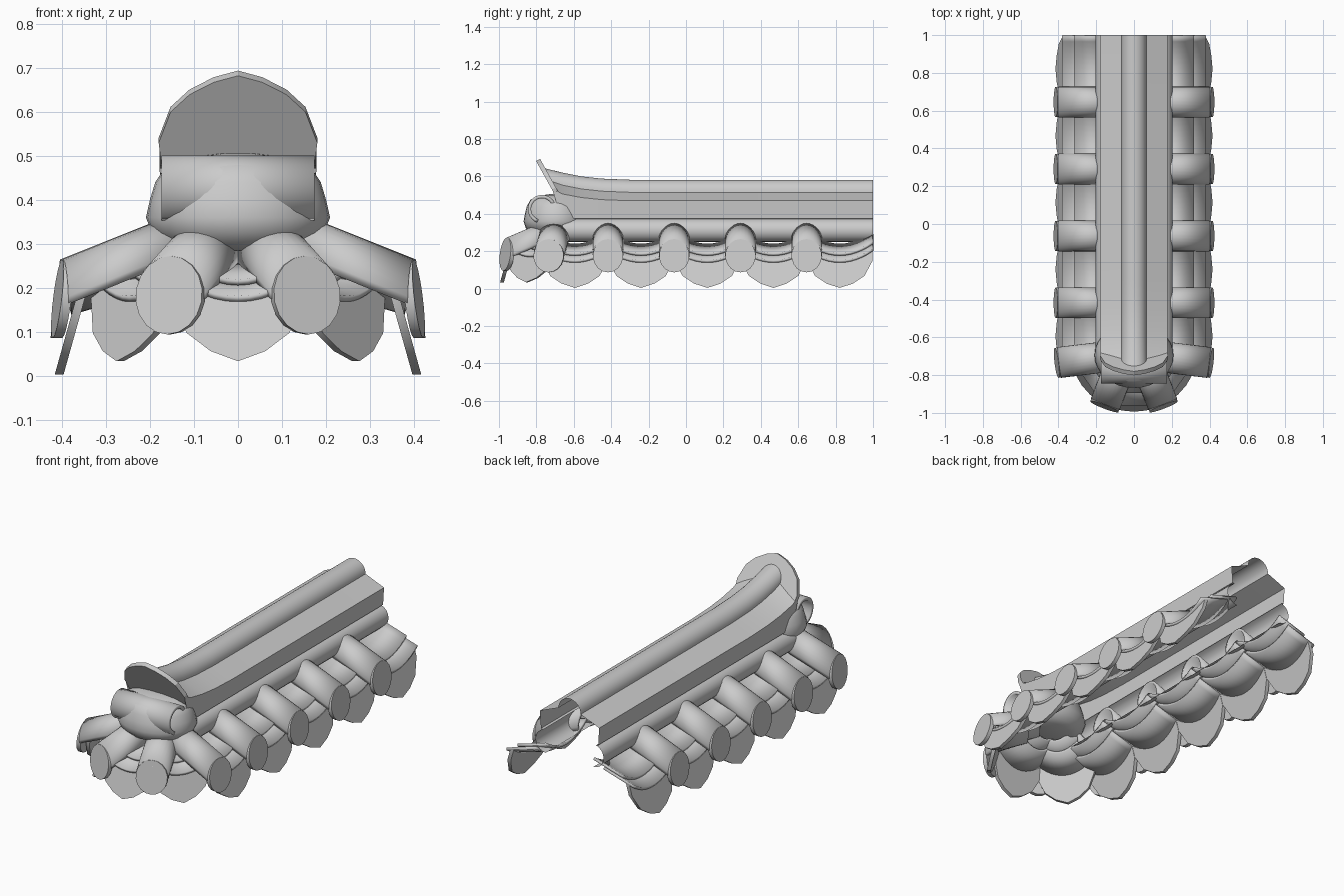
import bpy, bmesh, math
from mathutils import Matrix

if "Cube" in bpy.data.objects:
    bpy.data.objects.remove(bpy.data.objects["Cube"], do_unlink=True)

clay = bpy.data.materials.new("grey_clay")
clay.use_nodes = True
GREY = (0.6, 0.6, 0.6, 1)
clay.diffuse_color = GREY
clay.node_tree.nodes["Principled BSDF"].inputs["Base Color"].default_value = GREY


def loft(name, rings, place=Matrix(), loop=False, caps=False, thick=0, smooth=35):
    """Skin a list of equal point rings, then place, thicken and shade the result."""
    bm = bmesh.new()
    rows = [[bm.verts.new(place @ Matrix.Translation(p).translation) for p in r] for r in rings]
    n = len(rows[0])
    for a, b in zip(rows, rows[1:]):
        for i in range(n if loop else n - 1):
            j = (i + 1) % n
            bm.faces.new((a[i], a[j], b[j], b[i]))
    if caps:
        bm.faces.new(rows[0])
        bm.faces.new(rows[-1])
    bmesh.ops.recalc_face_normals(bm, faces=bm.faces)
    mesh = bpy.data.meshes.new(name)
    bm.to_mesh(mesh)
    bm.free()
    mesh.materials.append(clay)
    obj = bpy.data.objects.new(name, mesh)
    bpy.context.collection.objects.link(obj)
    if thick:
        mod = obj.modifiers.new("thickness", "SOLIDIFY")
        mod.thickness, mod.offset = thick, 0
    bpy.ops.object.select_all(action="DESELECT")
    obj.select_set(True)
    bpy.context.view_layer.objects.active = obj
    bpy.ops.object.shade_smooth_by_angle(angle=math.radians(smooth))
    return obj


def arc(a0, a1, n, r):
    angles = [math.radians(a0 + (a1 - a0) * i / n) for i in range(n + 1)]
    return [(r * math.cos(a), r * math.sin(a)) for a in angles]


def cover_tile(side, place):
    """Half-round tile with a pointed end disc; local x runs outward."""
    rings = [[(u, v, 0.178 - 0.4 * u + w) for v, w in arc(-15, 195, 16, 0.075)]
             for u in (-0.27, -0.015)]
    loft(side + "_cover_tile", rings, place, thick=0.014)
    outline = [(v, 0.176 + w * 1.1) for v, w in arc(-90, 270, 18, 0.081)][:-1]
    disc = [[(u + (0.175 - z) * 0.12, v, z) for v, z in outline] for u in (-0.022, 0)]
    loft(side + "_cover_disc", disc, place, loop=True, caps=True)


def pan_tile(side, place, half, taper):
    """Two overlapping trough tiles with a hanging drip plate."""
    steps = [i / 6 - 1 for i in range(13)]
    for u0, u1, lift in ((-0.21, -0.035, 0), (-0.27, -0.1, 0.018)):
        rings = []
        for u in (u0, u1):
            w = half * (1 + taper * (u + 0.04))
            rings.append([(u, t * w, 0.147 - 0.3 * (u + 0.04) + lift + 0.062 * t * t)
                          for t in steps])
        loft(side + "_pan_tile", rings, place, thick=0.014)
    top = [(t, 0.153 + 0.062 * t * t) for t in steps]
    drip = [(1, 0.15), (0.75, 0.068), (0.4, 0.027), (0, 0.004),
            (-0.4, 0.027), (-0.75, 0.068), (-1, 0.15)]
    plate = [[(u - 0.28 * z, t * half, z) for t, z in top + drip] for u in (-0.018, 0.002)]
    loft(side + "_drip_plate", plate, place, loop=True, caps=True)


def at(x, y, z, turn):
    return Matrix.Translation((x, y, z)) @ Matrix.Rotation(math.radians(turn), 4, "Z")


# Eave tiles along both sides and around the rounded front
PITCH = 0.354
for side, sx in (("left", 1), ("right", -1)):
    flip = Matrix.Diagonal((sx, 1, 1, 1))
    for i in range(4):
        cover_tile(side, flip @ at(0.415, 0.645 - PITCH * i, 0, 0))
    for i in range(5):
        pan_tile(side, flip @ at(0.415, 0.822 - PITCH * i, 0, 0), 0.176, 0)
    cover_tile(side, flip @ at(0.41, -0.735, 0, -7))
    cover_tile(side, flip @ at(0.157, -0.967, 0.008, -69))
    pan_tile(side, flip @ at(0.275, -0.855, 0.03, -36), 0.155, 1.8)
pan_tile("front", at(0, -0.993, 0.03, -90), 0.155, 1.8)

# Long ridge: round cap, sloping shoulder, upright wall and half-round moulding
half = [(x, 0.515 + z) for x, z in arc(90, 0, 8, 0.067)]
half += [(0.178, 0.47), (0.172, 0.375)]
half += [(0.143 + x, 0.312 + z) for x, z in arc(75, -90, 9, 0.062)]
profile = [(-x, z) for x, z in reversed(half[1:])] + half
stations = [(1, 0), (-0.3, 0), (-0.45, 0.006), (-0.56, 0.018), (-0.66, 0.038), (-0.77, 0.065)]
rings = []
for y, rise in stations:
    lean = 0.5 if y < -0.7 else 0
    rings.append([(x, y + lean * max(0, 0.58 - z),
                   z + rise * min(1, max(0, (z - 0.375) / 0.1))) for x, z in profile])
loft("ridge", rings, smooth=25)

# Rounded boss that closes the front of the ridge
boss = [(0.13, 0.285), (0.165, 0.3), (0.195, 0.325), (0.209, 0.36), (0.2, 0.4),
        (0.188, 0.44), (0.165, 0.475), (0.11, 0.497), (0.04, 0.505)]
rings = [[(x, y * 0.83, z) for x, y in arc(0, 360, 32, r)[:-1]] for r, z in boss]
loft("front_boss", rings, at(0, -0.695, 0, 0), loop=True, caps=True, smooth=50)

# Curled roll tile lying across the boss
rings = [[(x, y, z) for y, z in arc(-10, 250, 20, 0.067)] for x in (-0.174, 0.174)]
loft("front_roll", rings, at(0, -0.77, 0.425, 0), thick=0.018)

# Leaning end plate with a faceted round top
crown = [(-0.172, 0), (-0.18, 0.075), (-0.153, 0.155), (-0.11, 0.2), (-0.055, 0.232), (0, 0.249)]
crown += [(-x, h) for x, h in reversed(crown[:-1])]
plate = [[(x, y, h) for x, h in crown] for y in (-0.012, 0.012)]
lean = Matrix.Translation((0, -0.67, 0.47)) @ Matrix.Rotation(math.radians(29), 4, "X")
loft("end_plate", plate, lean, loop=True, caps=True, smooth=20)
